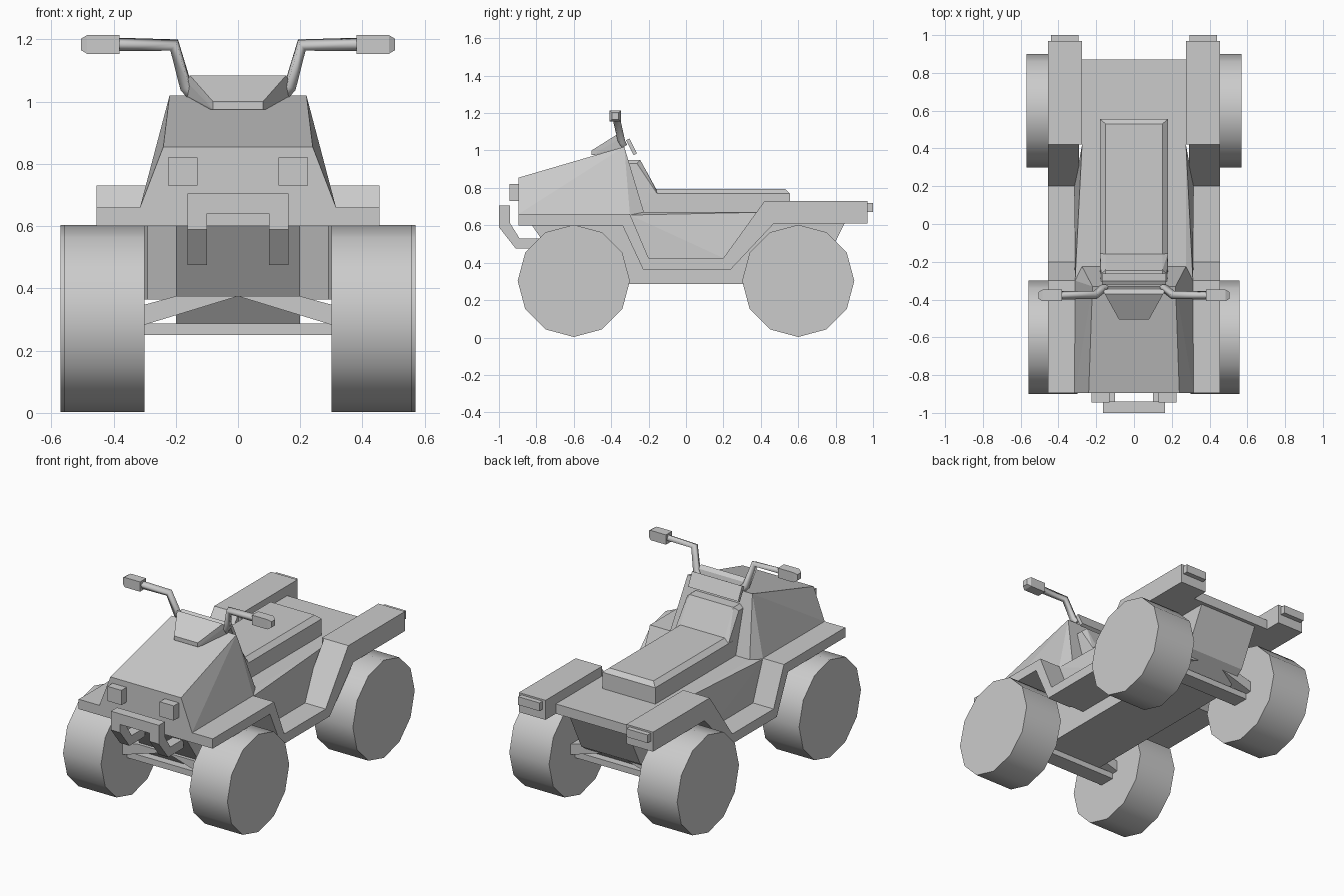
import bpy, bmesh
from math import radians
from mathutils import Matrix

if "Cube" in bpy.data.objects:
    bpy.data.objects.remove(bpy.data.objects["Cube"], do_unlink=True)

grey = bpy.data.materials.new("plain_grey")
grey.use_nodes = True
grey.diffuse_color = (0.6, 0.6, 0.6, 1)
grey.node_tree.nodes["Principled BSDF"].inputs["Base Color"].default_value = (0.6, 0.6, 0.6, 1)

SIDES = (("left", 1), ("right", -1))


def finish(name, bm):
    bmesh.ops.recalc_face_normals(bm, faces=bm.faces)
    mesh = bpy.data.meshes.new(name)
    bm.to_mesh(mesh)
    bm.free()
    mesh.materials.append(grey)
    obj = bpy.data.objects.new(name, mesh)
    bpy.context.collection.objects.link(obj)
    return obj


def hull(name, points):
    """Convex solid around points."""
    bm = bmesh.new()
    for p in points:
        bm.verts.new(p)
    out = bmesh.ops.convex_hull(bm, input=bm.verts)
    spare = [v for v in out["geom_interior"] if isinstance(v, bmesh.types.BMVert)]
    bmesh.ops.delete(bm, geom=spare, context="VERTS")
    bmesh.ops.dissolve_limit(bm, angle_limit=radians(1), verts=bm.verts, edges=bm.edges)
    return finish(name, bm)


def sym_hull(name, points):
    """Convex solid from points mirrored across the centre plane."""
    return hull(name, [(s * x, y, z) for x, y, z in points for s in (1, -1)])


def box(name, x, y, z):
    return hull(name, [(a, b, c) for a in x for b in y for c in z])


def prism(name, x0, x1, profile):
    """Side profile of (y, z) points pulled from x0 to x1."""
    bm = bmesh.new()
    face = bm.faces.new([bm.verts.new((x0, y, z)) for y, z in profile])
    ext = bmesh.ops.extrude_face_region(bm, geom=[face], use_keep_orig=True)
    moved = [v for v in ext["geom"] if isinstance(v, bmesh.types.BMVert)]
    bmesh.ops.translate(bm, verts=moved, vec=(x1 - x0, 0, 0))
    return finish(name, bm)


# Hood with a folded rear edge
sym_hull("hood", [
    (0.24, -0.895, 0.855), (0.315, -0.895, 0.66), (0.315, -0.895, 0.6),
    (0.22, -0.33, 1.02), (0.312, -0.3, 0.66), (0.312, -0.3, 0.6),
    (0.275, -0.225, 0.67), (0.275, -0.225, 0.6)])

# Middle body, rear deck and chassis
sym_hull("middle_body", [
    (0.275, -0.225, 0.67), (0.275, 0.42, 0.67), (0.312, -0.3, 0.655),
    (0.315, -0.2, 0.425), (0.315, 0.2, 0.425), (0.3, -0.22, 0.365), (0.3, 0.23, 0.365),
    (0.275, 0.42, 0.6)])
box("rear_deck", (-0.275, 0.275), (0.41, 0.87), (0.61, 0.67))
prism("chassis", -0.2, 0.2, [
    (-0.83, 0.61), (-0.67, 0.375), (-0.6, 0.285),
    (0.6, 0.285), (0.73, 0.375), (0.85, 0.615)])

# Seat cushion and the raised part in front of it
sym_hull("seat", [
    (0.18, -0.2, 0.66), (0.18, 0.555, 0.66), (0.18, -0.2, 0.77), (0.18, 0.555, 0.77),
    (0.15, -0.2, 0.795), (0.15, 0.53, 0.795)])
sym_hull("seat_front", [
    (0.18, -0.3, 0.66), (0.18, -0.155, 0.66), (0.18, -0.155, 0.77), (0.15, -0.16, 0.795),
    (0.175, -0.262, 0.93), (0.15, -0.245, 0.95), (0.15, -0.315, 0.95), (0.175, -0.31, 0.93)])

# Instrument cowl and dash plate
sym_hull("instrument_cowl", [
    (0.08, -0.505, 0.975), (0.08, -0.505, 1.0), (0.155, -0.37, 1.085),
    (0.165, -0.35, 1.065), (0.165, -0.34, 1.02), (0.15, -0.34, 0.98)])
prism("dash_plate", -0.17, 0.17, [
    (-0.32, 1.055), (-0.302, 1.065), (-0.262, 0.985), (-0.28, 0.975)])

# Bumper crossbar
box("bumper_bar", (-0.163, 0.163), (-1.0, -0.94), (0.64, 0.705))

for side, s in SIDES:
    # Fender and footboard strip, then the rear fender with its lamp
    prism(side + "_fender_strip", s * 0.29, s * 0.455, [
        (-0.895, 0.66), (-0.3, 0.66), (-0.2, 0.425), (0.2, 0.425), (0.42, 0.73),
        (0.47, 0.73), (0.47, 0.61), (0.24, 0.365), (-0.23, 0.365), (-0.34, 0.6), (-0.895, 0.6)])
    box(side + "_rear_fender", (s * 0.275, s * 0.455), (0.42, 0.97), (0.61, 0.73))
    box(side + "_tail_lamp", (s * 0.295, s * 0.44), (0.96, 1.0), (0.67, 0.72))
    box(side + "_head_lamp", (s * 0.13, s * 0.225), (-0.945, -0.88), (0.73, 0.82))
    prism(side + "_bumper_leg", s * 0.1, s * 0.163, [
        (-1.0, 0.705), (-0.94, 0.705), (-0.94, 0.61), (-0.89, 0.53),
        (-0.76, 0.53), (-0.76, 0.475), (-0.91, 0.475), (-1.0, 0.59)])

    # Handlebar tube and grip
    curve = bpy.data.curves.new(side + "_handlebar", "CURVE")
    curve.dimensions = "3D"
    curve.bevel_depth = 0.023
    curve.bevel_resolution = 0
    curve.use_fill_caps = True
    path = [(0.15, -0.335, 1.03), (0.168, -0.345, 1.05), (0.205, -0.375, 1.182),
            (0.4, -0.378, 1.184)]
    spline = curve.splines.new("POLY")
    spline.points.add(len(path) - 1)
    for point, (x, y, z) in zip(spline.points, path):
        point.co = (s * x, y, z, 1)
    curve.materials.append(grey)
    bar = bpy.data.objects.new(side + "_handlebar", curve)
    bpy.context.collection.objects.link(bar)
    bpy.ops.object.select_all(action="DESELECT")
    bar.select_set(True)
    bpy.context.view_layer.objects.active = bar
    bpy.ops.object.convert(target="MESH")
    hull(side + "_grip", [
        (s * x, -0.378 + a * r, 1.184 + b * r)
        for x, r in ((0.38, 0.03), (0.485, 0.03), (0.505, 0.018))
        for a in (1, -1) for b in (1, -1)])

    # Wheels with their suspension arms
    for end, y, outer in (("front", -0.6, 0.558), ("rear", 0.6, 0.57)):
        bm = bmesh.new()
        bmesh.ops.create_cone(bm, cap_ends=True, segments=12, radius1=0.3, radius2=0.3,
                              depth=outer - 0.3)
        bmesh.ops.rotate(bm, verts=bm.verts, matrix=Matrix.Rotation(radians(90), 3, "Y"))
        bmesh.ops.translate(bm, verts=bm.verts, vec=(s * (outer + 0.3) / 2, y, 0.303))
        wheel = finish(side + "_" + end + "_wheel", bm)
        bpy.ops.object.select_all(action="DESELECT")
        wheel.select_set(True)
        bpy.context.view_layer.objects.active = wheel
        bpy.ops.object.shade_smooth_by_angle(angle=radians(40))
        hull(side + "_" + end + "_arm", [
            (s * x, y + d, z) for d in (-0.09, 0.09)
            for x, z in ((0, 0.375), (0.2, 0.375), (0.28, 0.35), (0.31, 0.345), (0.31, 0.28))])

# Axle beams
for end, y in (("front", -0.6), ("rear", 0.6)):
    box(end + "_axle", (-0.31, 0.31), (y - 0.05, y + 0.05), (0.25, 0.287))
